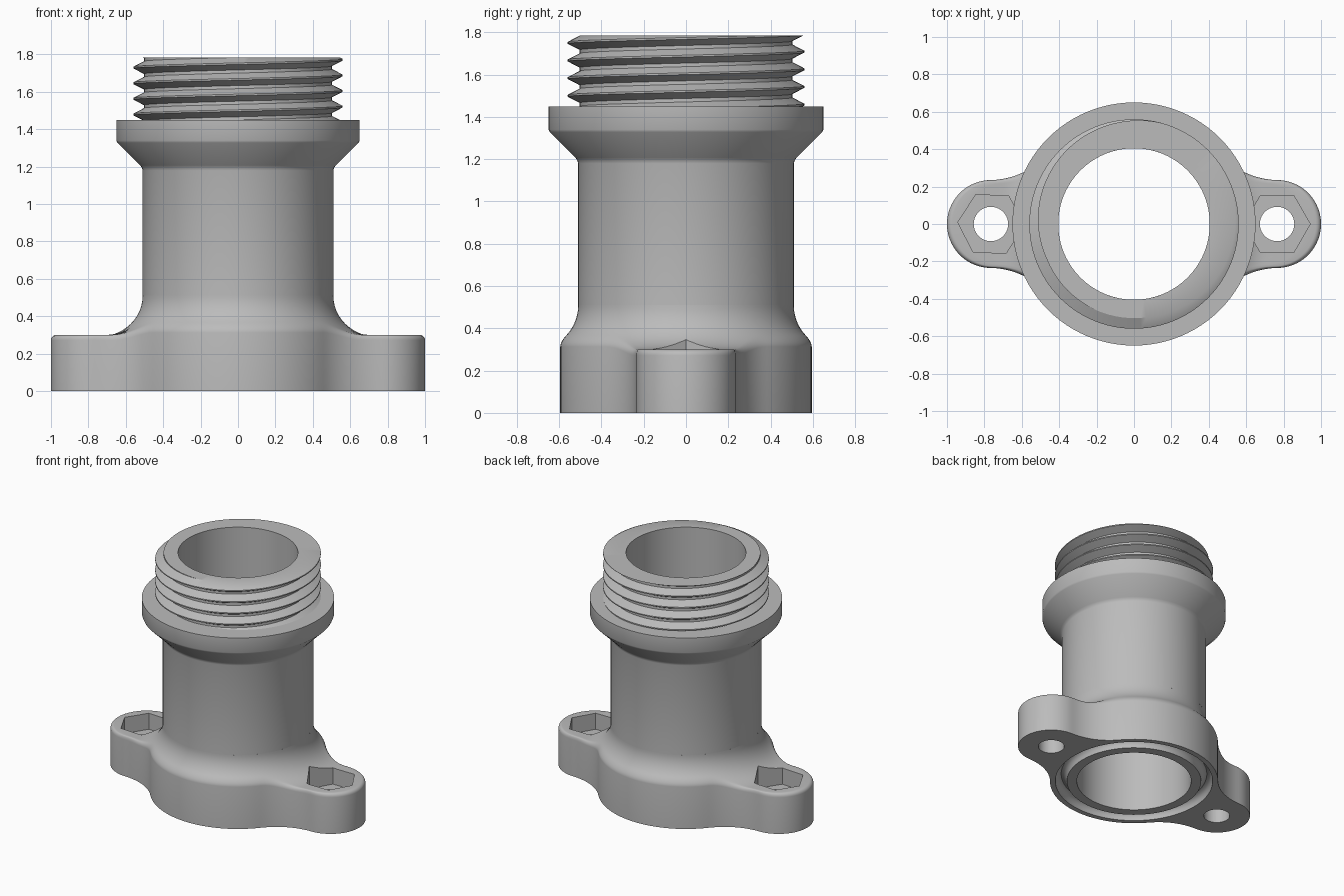
import bpy, bmesh, math
from math import cos, sin, pi, radians

BORE, BODY, COLLAR = 0.405, 0.51, 0.65
THREAD_Z, TOP = 1.45, 1.785
EAR_X, EAR_R, BASE_R = 0.765, 0.235, 0.595

cube = bpy.data.objects.get("Cube")
if cube:
    bpy.data.objects.remove(cube, do_unlink=True)

grey = bpy.data.materials.new("light_grey")
grey.use_nodes = True
colour = (0.5, 0.5, 0.5, 1)
grey.diffuse_color = colour
grey.node_tree.nodes["Principled BSDF"].inputs["Base Color"].default_value = colour


def make_object(name, bm):
    bmesh.ops.remove_doubles(bm, verts=bm.verts[:], dist=1e-5)
    bmesh.ops.recalc_face_normals(bm, faces=bm.faces[:])
    mesh = bpy.data.meshes.new(name)
    bm.to_mesh(mesh)
    bm.free()
    mesh.materials.append(grey)
    obj = bpy.data.objects.new(name, mesh)
    bpy.context.collection.objects.link(obj)
    return obj


def activate(obj):
    bpy.ops.object.select_all(action='DESELECT')
    obj.select_set(True)
    bpy.context.view_layer.objects.active = obj


def smooth(obj, angle=32):
    activate(obj)
    bpy.ops.object.shade_smooth_by_angle(angle=radians(angle))


def skin(name, angles, sections):
    """Join closed (radius, height) sections, one per angle, into a ring."""
    bm = bmesh.new()
    cols = [[bm.verts.new((r * cos(a), r * sin(a), z)) for r, z in sec]
            for a, sec in zip(angles, sections)]
    for i, col in enumerate(cols):
        nxt = cols[(i + 1) % len(cols)]
        for j in range(len(col)):
            k = (j + 1) % len(col)
            bm.faces.new((col[j], nxt[j], nxt[k], col[k]))
    return make_object(name, bm)


def arc(cx, cy, r, start, end, n):
    return [(cx + r * cos(start + (end - start) * i / n),
             cy + r * sin(start + (end - start) * i / n)) for i in range(n + 1)]


# Flange outline: ear, concave blend and round hub, mirrored to four quadrants
phi = radians(40)
blend_a = (EAR_X**2 - (BASE_R - EAR_R)**2) / (2 * (EAR_X * cos(phi) - (BASE_R - EAR_R)))
blend_r = blend_a - BASE_R
bx, by = blend_a * cos(phi), blend_a * sin(phi)
ear_end = math.atan2(by, bx - EAR_X)
quarter = (arc(EAR_X, 0, EAR_R, 0, ear_end, 16)
           + arc(bx, by, blend_r, ear_end + pi, phi + pi, 12)[1:]
           + arc(0, 0, BASE_R, phi, pi / 2, 14)[1:])
half = quarter + [(-x, y) for x, y in reversed(quarter[:-1])]
outline = half + [(x, -y) for x, y in reversed(half[1:-1])]


# Flange section: sealing groove below, rounded rim, sweep up to the body
def flange_top(r):
    sweep = 0.21
    d = max(0.0, BODY + sweep - r)
    return 0.30 + sweep - math.sqrt(max(0, sweep**2 - d * d))


def flange_section(R, rim=0.028):
    groove = [(0.516 - 0.041 * cos(pi * i / 8), 0.06 * sin(pi * i / 8)) for i in range(9)]
    edge = [(R - rim + rim * cos(pi * i / 10),
             flange_top(R - rim + rim * cos(pi * i / 10)) - rim + rim * sin(pi * i / 10))
            for i in range(6)]
    inner = R - rim
    rings = [BODY + (inner - BODY) * (1 - i / 16)**2 for i in range(1, 17)]
    return ([(BORE, 0)] + groove + [(R, 0)] + edge
            + [(r, flange_top(r)) for r in rings] + [(BORE, flange_top(BODY))])


flange = skin("mounting_flange", [math.atan2(y, x) for x, y in outline],
              [flange_section(math.hypot(x, y)) for x, y in outline])


# Bolt holes and hexagonal nut pockets in both ears
def cut(target, x, radius, sides, low, high, turn):
    bm = bmesh.new()
    rings = [[bm.verts.new((x + radius * cos(turn + 2 * pi * i / sides),
                            radius * sin(turn + 2 * pi * i / sides), z))
              for i in range(sides)] for z in (low, high)]
    bm.faces.new(rings[0])
    bm.faces.new(rings[1])
    for i in range(sides):
        j = (i + 1) % sides
        bm.faces.new((rings[0][i], rings[0][j], rings[1][j], rings[1][i]))
    cutter = make_object("cutter", bm)
    cutter.hide_render = True
    mod = target.modifiers.new("cut", 'BOOLEAN')
    mod.operation, mod.solver, mod.object = 'DIFFERENCE', 'EXACT', cutter
    activate(target)
    bpy.ops.object.modifier_apply(modifier=mod.name)
    bpy.data.objects.remove(cutter, do_unlink=True)


for side, turn in ((1, 0), (-1, radians(-3))):
    cut(flange, side * EAR_X, 0.177, 6, 0.18, 0.6, turn)
    cut(flange, side * EAR_X, 0.092, 40, -0.1, 0.25, 0)
smooth(flange)

# Tubular body with flared collar
N = 96
body_section = [(BORE, flange_top(BODY)), (BODY, flange_top(BODY)), (BODY, 1.18),
                (BODY + 0.004, 1.194), (BODY + 0.013, 1.207),
                (COLLAR - 0.005, 1.328), (COLLAR, 1.34),
                (COLLAR, THREAD_Z), (BORE, THREAD_Z)]
smooth(skin("body_tube", [2 * pi * i / N for i in range(N)], [body_section] * N))

# Helical thread: rows follow the helix and are trimmed at both ends
PITCH, ROOT, CREST, PHASE = 0.0835, 0.503, 0.56, 1.688
KNOTS = (-0.40, -0.05, 0.05, 0.40)


def thread_radius(a, z):
    t = (z - PHASE) / PITCH - a / (2 * pi)
    d = abs(t - round(t))
    f = min(1, max(0, (KNOTS[3] - d) / (KNOTS[3] - KNOTS[2])))
    return ROOT + (CREST - ROOT) * f


bm = bmesh.new()
columns = []
for i in range(N + 1):
    a = 2 * pi * i / N
    section = [(BORE, THREAD_Z)]
    for turn in range(-5, 4):
        for knot in KNOTS:
            z = PHASE + PITCH * (a / (2 * pi) + turn + knot)
            z = min(TOP, max(THREAD_Z, z))
            section.append((thread_radius(a, z), z))
    section.append((BORE, TOP))
    columns.append([bm.verts.new((r * cos(a), r * sin(a), z)) for r, z in section])
for left, right in zip(columns, columns[1:]):
    for j in range(len(left)):
        k = (j + 1) % len(left)
        bm.faces.new((left[j], right[j], right[k], left[k]))
smooth(make_object("threaded_neck", bm), 28)
